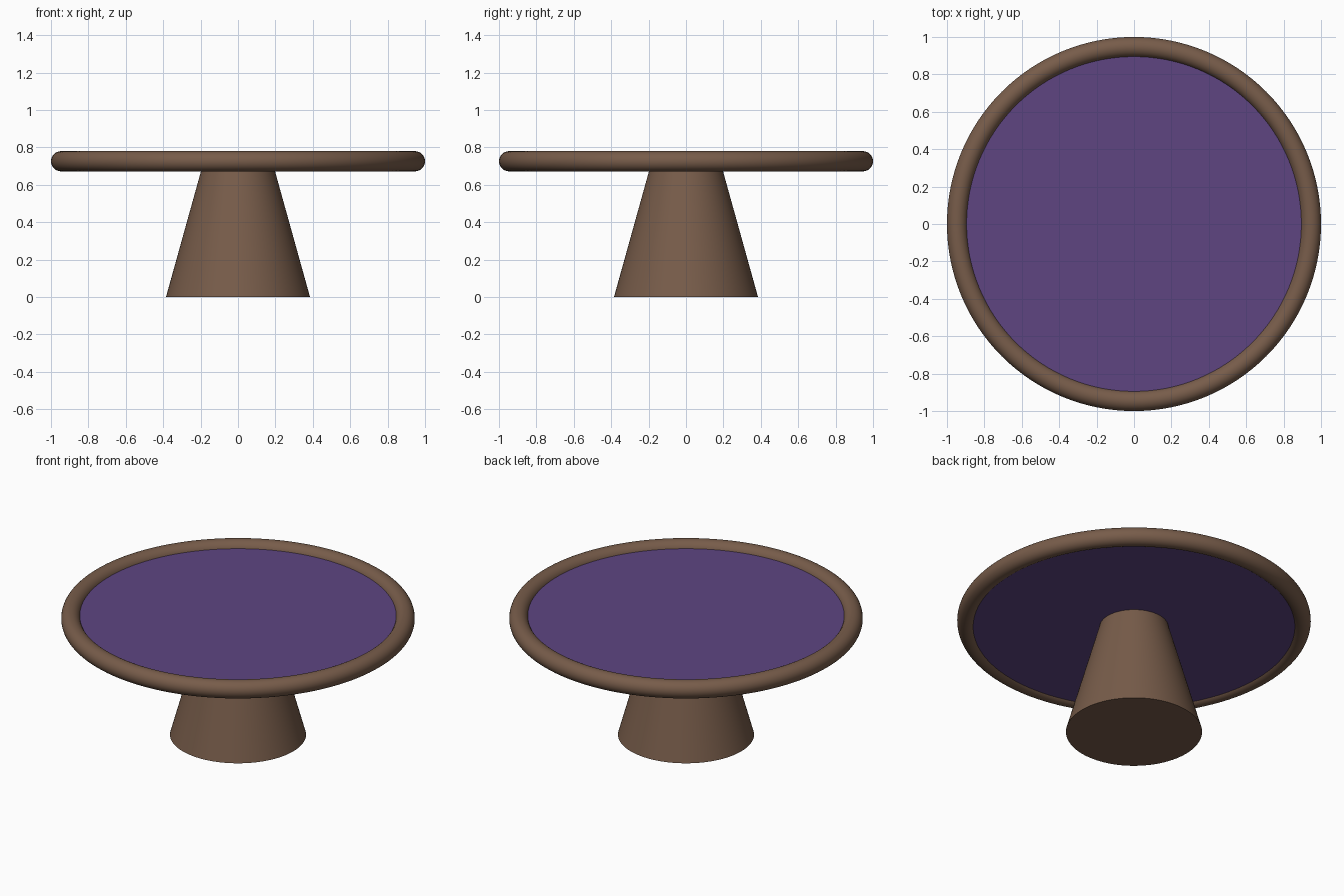
import bpy
import math

if "Cube" in bpy.data.objects:
    bpy.data.objects.remove(bpy.data.objects["Cube"])


def material(name, color):
    mat = bpy.data.materials.new(name)
    mat.diffuse_color = (*color, 1.0)
    mat.use_nodes = True
    mat.node_tree.nodes["Principled BSDF"].inputs["Base Color"].default_value = mat.diffuse_color
    return mat


def finish(name, mat):
    obj = bpy.context.object
    obj.name = name
    obj.data.materials.append(mat)
    bpy.ops.object.shade_smooth_by_angle(angle=math.radians(35))
    return obj


wood = material("brown wood", (0.185, 0.107, 0.068))
felt = material("purple felt", (0.112, 0.060, 0.222))

RIM_Z, RIM_R, TUBE = 0.726, 0.946, 0.054   # rounded rim
TOP_LOW, TOP_HIGH = 0.686, 0.743           # playing surface
FOOT_R, NECK_R, NECK_Z = 0.385, 0.193, 0.69

# Rounded rim around the table
bpy.ops.mesh.primitive_torus_add(
    major_radius=RIM_R, minor_radius=TUBE, major_segments=128,
    minor_segments=32, location=(0, 0, RIM_Z))
finish("table_rim", wood)

# Round top, its edge buried in the rim
bpy.ops.mesh.primitive_cylinder_add(
    vertices=128, radius=0.925, depth=TOP_HIGH - TOP_LOW,
    location=(0, 0, (TOP_LOW + TOP_HIGH) / 2))
finish("table_top", felt)

# Tapered pedestal
bpy.ops.mesh.primitive_cone_add(
    vertices=96, radius1=FOOT_R, radius2=NECK_R, depth=NECK_Z,
    location=(0, 0, NECK_Z / 2))
finish("pedestal", wood)
